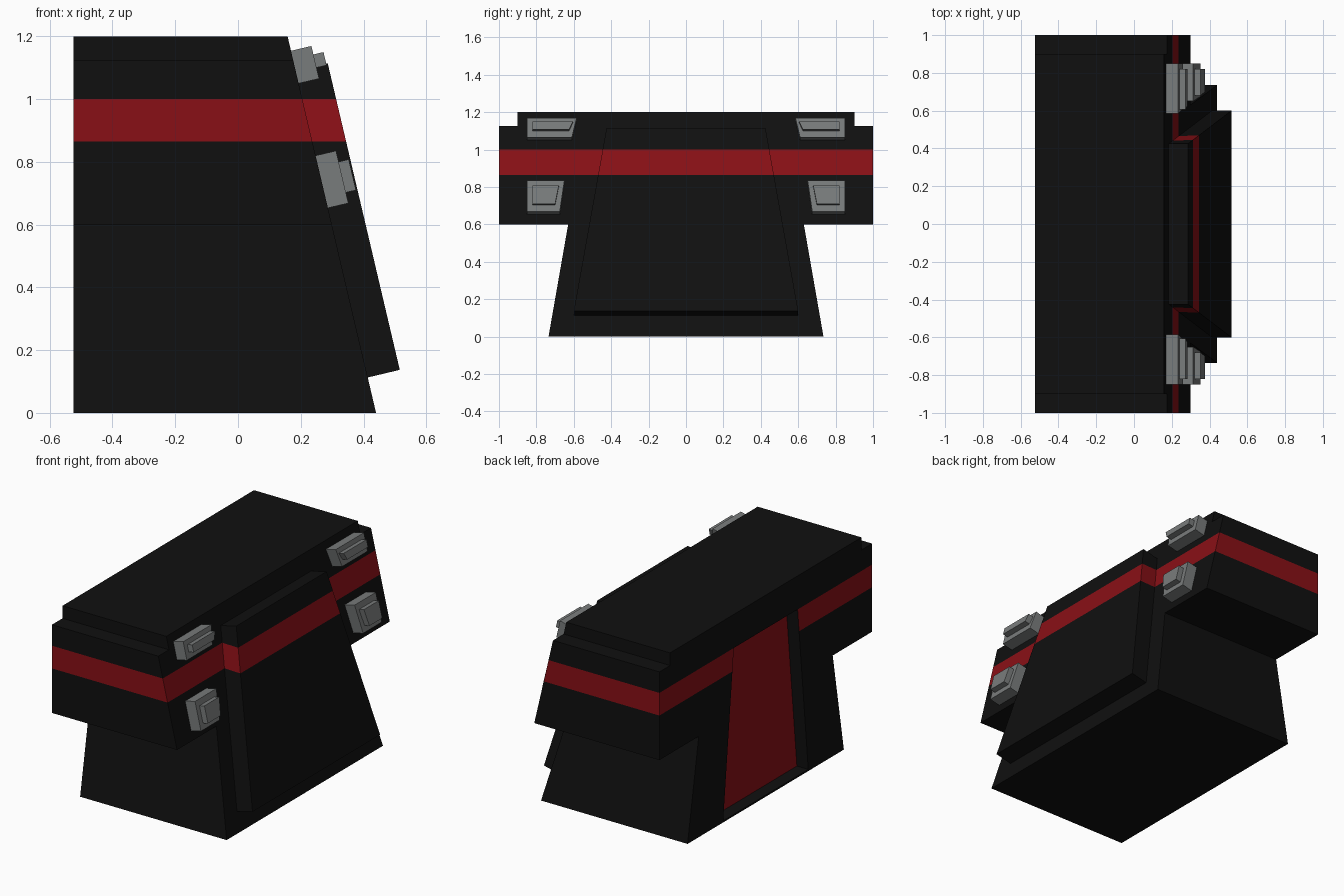
import bpy, bmesh
from mathutils import Vector

if "Cube" in bpy.data.objects:
    bpy.data.objects.remove(bpy.data.objects["Cube"])

BACK, SLOPE = -0.525, 0.235


def material(name, rgb):
    m = bpy.data.materials.new(name)
    m.diffuse_color = (*rgb, 1)
    m.use_nodes = True
    m.node_tree.nodes["Principled BSDF"].inputs["Base Color"].default_value = m.diffuse_color
    return m


black = material("black", (0.005, 0.005, 0.005))
red = material("red", (0.25, 0.005, 0.008))
grey = material("grey", (0.19, 0.2, 0.2))


def on_front(off):
    """Maps (y, z) to the sloping front plane, pushed out along its normal."""
    return lambda y, z: Vector((0.44 - SLOPE * z + off * 0.973, y, z + off * 0.229))


def flat(x):
    return lambda y, z: Vector((x, y, z))


def prism(name, outline, rear, front, mat):
    """Solid between two mappings of the same (y, z) outline."""
    bm = bmesh.new()
    a = [bm.verts.new(rear(*p)) for p in outline]
    b = [bm.verts.new(front(*p)) for p in outline]
    bm.faces.new(a)
    bm.faces.new(b[::-1])
    for i in range(len(a)):
        j = (i + 1) % len(a)
        bm.faces.new((a[i], b[i], b[j], a[j]))
    bmesh.ops.recalc_face_normals(bm, faces=bm.faces)
    me = bpy.data.meshes.new(name)
    bm.to_mesh(me)
    bm.free()
    me.materials.append(mat)
    ob = bpy.data.objects.new(name, me)
    bpy.context.collection.objects.link(ob)
    return ob


def symmetric(half):
    return half + [(-y, z) for y, z in reversed(half)]


def add_stripe(ob, is_red=lambda c: 0.865 < c.z < 0.999):
    """Cuts the mesh at the stripe edges and colours the band between."""
    me = ob.data
    me.materials.clear()
    me.materials.append(black)
    me.materials.append(red)
    bm = bmesh.new()
    bm.from_mesh(me)
    for z in (0.865, 1.0):
        bmesh.ops.bisect_plane(bm, geom=bm.verts[:] + bm.edges[:] + bm.faces[:],
                               dist=1e-4, plane_co=(0, 0, z), plane_no=(0, 0, 1))
    for f in bm.faces:
        f.material_index = int(is_red(f.calc_center_median()))
    bm.to_mesh(me)
    bm.free()


# T-shaped body with sloping front
body = prism("body", symmetric([(0.735, 0), (0.63, 0.6), (1, 0.6), (1, 1.125),
                                (0.9, 1.125), (0.9, 1.2)]),
             flat(BACK), on_front(0), black)

# Tapered recess in the back, with a red floor
FLOOR = BACK + 0.075
cutter = prism("back_recess_cutter", symmetric([(0.4, 0.01), (0.3, 1.0)]),
               flat(BACK - 0.1), flat(FLOOR), black)
cutter.hide_render = True
mod = body.modifiers.new("recess", "BOOLEAN")
mod.operation, mod.object, mod.solver = "DIFFERENCE", cutter, "EXACT"
cut_mesh = bpy.data.meshes.new_from_object(
    body.evaluated_get(bpy.context.evaluated_depsgraph_get()))
body.modifiers.clear()
body.data = cut_mesh
bpy.data.objects.remove(cutter)


def body_red(c):
    if abs(c.x - FLOOR) < 0.005:
        return True
    return 0.866 < c.z < 0.999 and not BACK + 0.01 < c.x < FLOOR


add_stripe(body, body_red)

# Raised front panel
panel = prism("front_panel", symmetric([(0.6, 0.113), (0.425, 1.09)]),
              on_front(-0.01), on_front(0.105), black)
add_stripe(panel)

# Clips: (outer y, inner y at bottom, inner y at top, z bottom, z top)
clips = {"upper": [(0.85, 0.61, 0.585, 1.05, 1.154), (0.82, 0.625, 0.605, 1.085, 1.127)],
         "lower": [(0.85, 0.675, 0.65, 0.653, 0.82), (0.82, 0.70, 0.68, 0.687, 0.785)]}
for level, layers in clips.items():
    for side, s in (("left", -1), ("right", 1)):
        for part, (yo, yb, yt, z0, z1), o0, o1 in zip(
                ("base", "button"), layers, (-0.005, 0.06), (0.067, 0.1)):
            outline = [(s * yo, z0), (s * yb, z0), (s * yt, z1), (s * yo, z1)]
            prism(f"{level}_{side}_clip_{part}", outline, on_front(o0), on_front(o1), grey)
